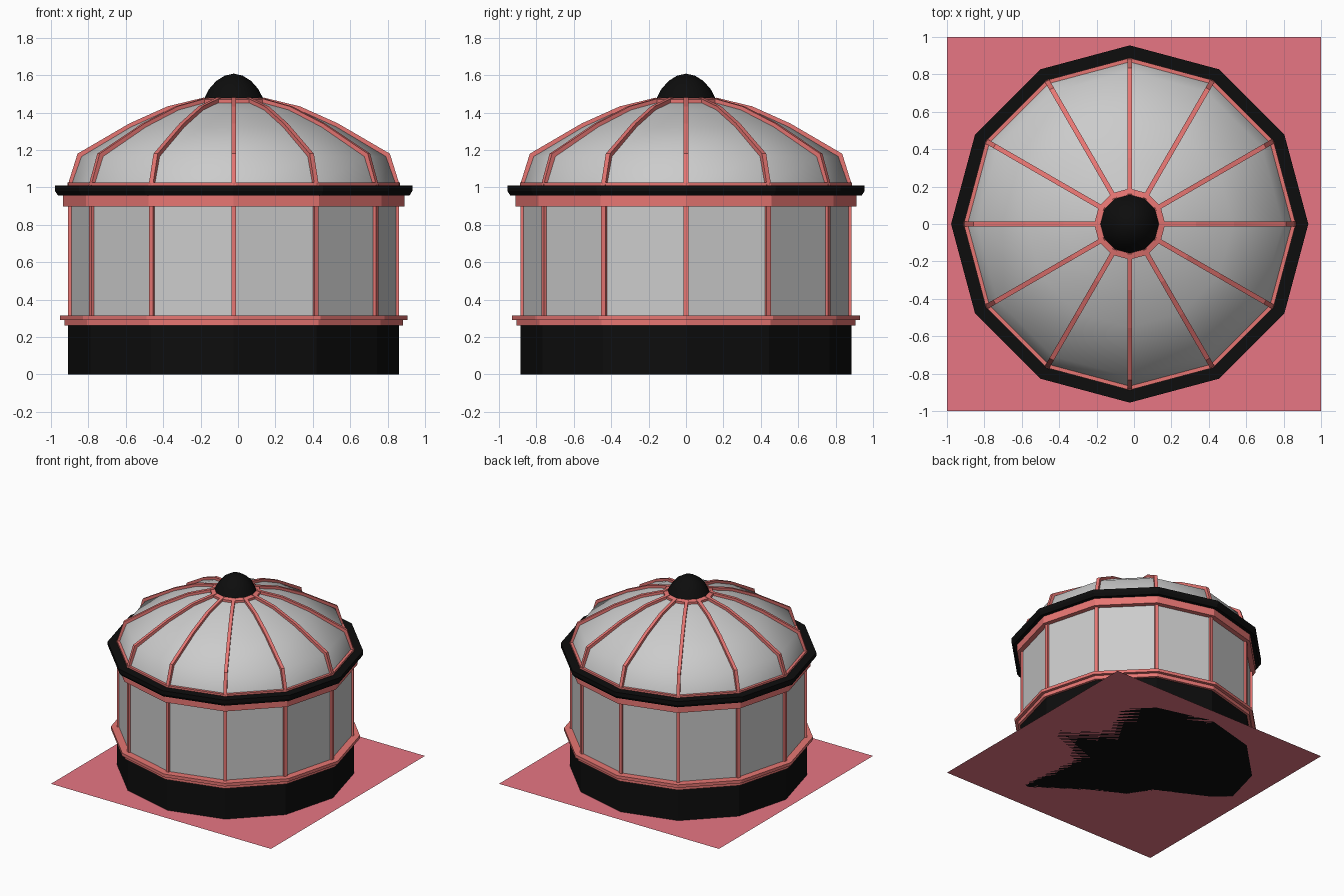
import bpy, bmesh, math
from math import cos, sin, pi

if "Cube" in bpy.data.objects:
    bpy.data.objects.remove(bpy.data.objects["Cube"])

SIDES = 12
CX = -0.023          # the pavilion sits slightly left of the ground's centre


def material(name, rgb):
    m = bpy.data.materials.new(name)
    m.diffuse_color = (*rgb, 1)
    m.use_nodes = True
    m.node_tree.nodes["Principled BSDF"].inputs["Base Color"].default_value = m.diffuse_color
    return m


BLACK = material("black", (0.004, 0.004, 0.004))
PINK = material("frame_pink", (0.8, 0.18, 0.17))
FLOOR = material("ground_pink", (0.8, 0.18, 0.23))


def finish(name, bm, mat=None, smooth=False, x=CX):
    bmesh.ops.remove_doubles(bm, verts=bm.verts, dist=1e-5)
    bmesh.ops.recalc_face_normals(bm, faces=bm.faces)
    for f in bm.faces:
        f.smooth = smooth
    me = bpy.data.meshes.new(name)
    bm.to_mesh(me)
    bm.free()
    ob = bpy.data.objects.new(name, me)
    ob.location.x = x
    bpy.context.collection.objects.link(ob)
    if mat:
        me.materials.append(mat)
    return ob


def lathe(name, profile, mat=None, closed=False, smooth=False):
    """Twelve-sided revolve of (radius, z) points, corners on the axes."""
    bm = bmesh.new()
    pts = profile + profile[:1] if closed else profile
    rings = [[bm.verts.new((r * cos(2 * pi * i / SIDES), r * sin(2 * pi * i / SIDES), z))
              for i in range(SIDES)] for r, z in pts]
    for a, b in zip(rings, rings[1:]):
        for i in range(SIDES):
            j = (i + 1) % SIDES
            bm.faces.new((a[i], a[j], b[j], b[i]))
    bmesh.ops.dissolve_degenerate(bm, dist=1e-5, edges=bm.edges)
    return finish(name, bm, mat, smooth)


def band(name, r_out, r_in, z0, z1, mat):
    return lathe(name, [(r_in, z0), (r_out, z0), (r_out, z1), (r_in, z1)], mat, closed=True)


def bars(name, outer, inner, half_width, mat):
    """A bar following the outer/inner (radius, z) lines at every corner."""
    bm = bmesh.new()
    for i in range(SIDES):
        a = 2 * pi * i / SIDES

        def vert(p, w):
            r, z = p
            return bm.verts.new((r * cos(a) - w * sin(a), r * sin(a) + w * cos(a), z))

        secs = [[vert(o, -half_width), vert(o, half_width), vert(n, half_width), vert(n, -half_width)]
                for o, n in zip(outer, inner)]
        for s, t in zip(secs, secs[1:]):
            for k in range(4):
                bm.faces.new((s[k], s[(k + 1) % 4], t[(k + 1) % 4], t[k]))
        bm.faces.new(secs[0])
        bm.faces.new(secs[-1])
    return finish(name, bm, mat)


# Ground sheet
bm = bmesh.new()
bmesh.ops.create_grid(bm, x_segments=1, y_segments=1, size=1)
finish("ground", bm, FLOOR, x=0)

# Plinth and stepped sill
lathe("plinth", [(0, 0), (0.885, 0), (0.885, 0.265)], BLACK)
band("sill_lower", 0.905, 0.86, 0.26, 0.292, PINK)
band("sill_upper", 0.93, 0.86, 0.29, 0.315, PINK)

# Glazed wall with corner mullions
lathe("wall_glass", [(0.872, 0.3), (0.872, 0.91)])
bars("mullions", [(0.885, 0.31), (0.885, 0.9)], [(0.86, 0.31), (0.86, 0.9)], 0.013, PINK)

# Frieze and cornice
band("frieze", 0.912, 0.86, 0.897, 0.96, PINK)
lathe("cornice", [(0.86, 0.957), (0.94, 0.957), (0.955, 0.98), (0.955, 1.01), (0.86, 1.01)],
      BLACK, closed=True)

# Dome: glass, ribs and rings
band("dome_foot_ring", 0.888, 0.855, 1.008, 1.025, PINK)
lathe("dome_glass", [(0.872, 1.01), (0.817, 1.165), (0.552, 1.323), (0.35, 1.414), (0.157, 1.46)],
      smooth=True)
bars("dome_ribs",
     [(0.888, 1.01), (0.835, 1.18), (0.557, 1.342), (0.354, 1.433), (0.16, 1.48)],
     [(0.86, 1.01), (0.807, 1.157), (0.545, 1.313), (0.346, 1.405), (0.15, 1.45)], 0.013, PINK)
lathe("crown_ring", [(0.145, 1.452), (0.19, 1.445), (0.19, 1.47), (0.145, 1.48)], PINK, closed=True)

# Finial cap
lathe("finial", [(0.158, 1.474), (0.132, 1.525), (0.093, 1.569), (0.048, 1.597), (0, 1.608)],
      BLACK, smooth=True)
